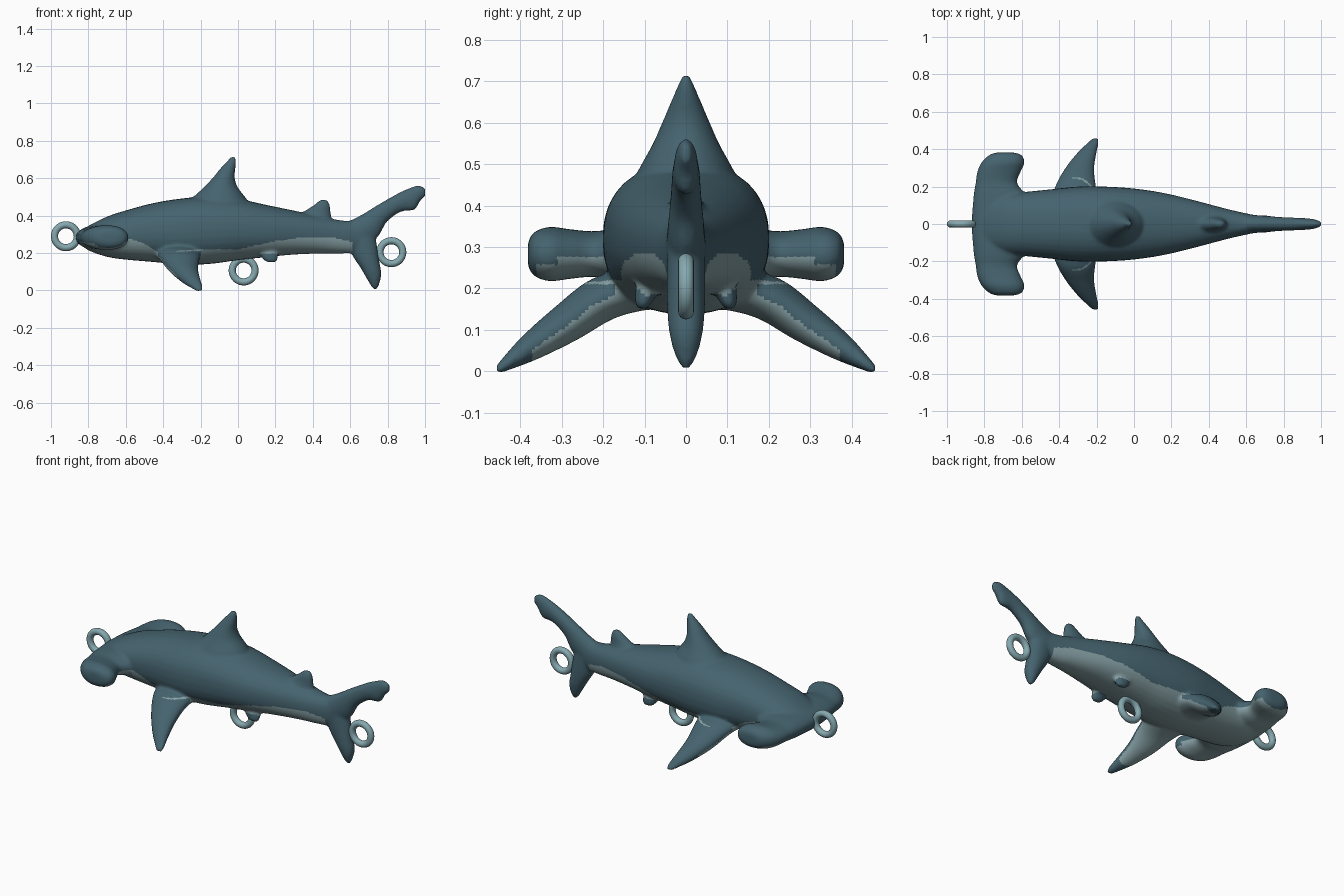
import bpy, bmesh, math
from mathutils import Vector

if "Cube" in bpy.data.objects:
    bpy.data.objects.remove(bpy.data.objects["Cube"])


def material(name, rgb):
    m = bpy.data.materials.new(name)
    m.diffuse_color = (*rgb, 1)
    m.use_nodes = True
    m.node_tree.nodes["Principled BSDF"].inputs["Base Color"].default_value = m.diffuse_color
    return m


DARK = material("dark teal skin", (0.060, 0.125, 0.158))
LIGHT = material("pale belly", (0.235, 0.345, 0.365))
RING = material("pale ring", (0.235, 0.395, 0.430))

bm = bmesh.new()


def lerp_table(table, x):
    for (x0, a), (x1, b) in zip(table, table[1:]):
        if x <= x1:
            return a + (b - a) * max(0, (x - x0) / (x1 - x0))
    return table[-1][1]


def catmull(p0, p1, p2, p3, t):
    return 0.5 * (2 * p1 + (p2 - p0) * t + (2 * p0 - 5 * p1 + 4 * p2 - p3) * t ** 2
                  + (3 * p1 - p0 - 3 * p2 + p3) * t ** 3)


def loft(sections, normal, power=2.0, n=32, steps=5):
    """Closed smooth loft: each section is (edge point, opposite edge point, half thickness)."""
    S = [(Vector(a), Vector(b), h) for a, b, h in sections]
    S = [S[0]] + S + [S[-1]]
    smooth = []
    for i in range(1, len(S) - 2):
        for k in range(steps):
            smooth.append([catmull(*[S[i + j][c] for j in (-1, 0, 1, 2)], k / steps) for c in range(3)])
    smooth.append(S[-1])
    nv = Vector(normal).normalized()
    bend = lambda v: math.copysign(abs(v) ** (2 / power), v)
    rings = []
    for a, b, h in smooth:
        c, u = (a + b) / 2, (b - a) / 2
        rings.append([bm.verts.new(c + u * bend(math.cos(2 * math.pi * k / n))
                                   + nv * h * bend(math.sin(2 * math.pi * k / n))) for k in range(n)])
    faces = [bm.faces.new(rings[0][::-1]), bm.faces.new(rings[-1])]
    for r, s in zip(rings, rings[1:]):
        for k in range(n):
            faces.append(bm.faces.new((r[k], r[(k + 1) % n], s[(k + 1) % n], s[k])))
    bmesh.ops.recalc_face_normals(bm, faces=faces)


def flat(rows):
    """Fin rows drawn in side view: (x, z, x, z, half thickness)."""
    return [((a, 0, b), (c, 0, d), h) for a, b, c, d, h in rows]


# Trunk: x, belly z, back z, half width
trunk = [(-.84, .25, .315, .10), (-.8, .215, .345, .13), (-.7, .18, .395, .16), (-.6, .165, .428, .17),
         (-.45, .152, .468, .185), (-.3, .138, .492, .2), (-.15, .142, .503, .2), (0, .162, .49, .19),
         (.15, .178, .458, .168), (.3, .192, .427, .133), (.45, .198, .395, .093), (.55, .198, .375, .068),
         (.65, .21, .37, .047), (.75, .29, .36, .03)]
loft([((x, 0, b), (x, 0, t), w) for x, b, t, w in trunk], (0, 1, 0), 2.3)

# Hammer head: y, front x, rear x, half thickness
half = [(.15, -.858, -.58, .064), (.22, -.847, -.625, .055), (.28, -.838, -.605, .06),
        (.33, -.815, -.585, .066), (.368, -.775, -.6, .052), (.382, -.74, -.64, .028)]
head = [(-y, a, b, h) for y, a, b, h in half[::-1]] + [(0, -.868, -.55, .07)] + half
loft([((a, y, .283), (b, y, .283), h) for y, a, b, h in head], (0, 0, 1), 2.2)

# Dorsal fins
loft(flat([(-.34, .42, .08, .42, .15), (-.24, .50, .045, .49, .11), (-.185, .55, .0, .55, .08),
           (-.137, .60, -.017, .60, .058), (-.097, .65, -.014, .65, .037), (-.06, .69, -.009, .69, .02),
           (-.04, .716, -.014, .716, .009)]), (0, 1, 0))
loft(flat([(.28, .38, .5, .36, .06), (.355, .425, .497, .405, .036), (.405, .457, .492, .455, .026),
           (.44, .486, .478, .485, .014)]), (0, 1, 0))

# Tail: upper and lower lobes
loft(flat([(.57, .36, .66, .22, .05), (.66, .405, .75, .29, .044), (.75, .46, .795, .365, .038),
           (.85, .517, .87, .42, .034), (.92, .55, .943, .43, .03), (.965, .562, .972, .475, .024),
           (1.0, .55, 1.004, .505, .012)]), (0, 1, 0))
loft(flat([(.58, .3, .72, .36, .045), (.605, .2, .742, .25, .047), (.655, .12, .757, .15, .045),
           (.69, .06, .767, .09, .037), (.713, .02, .756, .035, .022), (.727, .005, .744, .008, .008)]), (0, 1, 0))

# Paired pectoral and pelvic fins
for s in (1, -1):
    loft([((-.45, s * .08, .20), (-.18, s * .08, .21), .06), ((-.425, s * .19, .18), (-.203, s * .2, .175), .056),
          ((-.375, s * .285, .118), (-.212, s * .295, .112), .048), ((-.31, s * .37, .06), (-.2, s * .38, .056), .034),
          ((-.25, s * .432, .018), (-.187, s * .437, .016), .017), ((-.222, s * .458, .0), (-.192, s * .458, .0), .008)],
         (0, s * .58, .81))
    loft([((.1, s * .08, .23), (.21, s * .08, .23), .035), ((.115, s * .095, .195), (.215, s * .095, .19), .028),
          ((.135, s * .103, .165), (.212, s * .103, .163), .02), ((.155, s * .106, .15), (.2, s * .106, .15), .01)],
         (0, 1, 0))

mesh = bpy.data.meshes.new("parts")
bm.to_mesh(mesh)
bm.free()
parts = bpy.data.objects.new("parts", mesh)
bpy.context.collection.objects.link(parts)

# Fuse the parts into one soft skin
fuse = parts.modifiers.new("fuse", 'REMESH')
fuse.mode = 'VOXEL'
fuse.voxel_size = 0.008
soft = parts.modifiers.new("soften", 'SMOOTH')
soft.factor, soft.iterations = 0.5, 10
skin = bpy.data.meshes.new_from_object(parts.evaluated_get(bpy.context.evaluated_depsgraph_get()))
bpy.data.objects.remove(parts)
shark = bpy.data.objects.new("shark_body", skin)
bpy.context.collection.objects.link(shark)
skin.materials.clear()
skin.materials.append(DARK)
skin.materials.append(LIGHT)

# Pale underside: below a side line, on undersides of head and pectoral fins
LINE = [(-.6, .285), (-.5, .25), (-.43, .205), (-.2, .22), (0, .22), (.2, .265), (.35, .285), (.5, .285), (.61, .26)]


def is_pale(c, n):
    x, y, z = c.x, abs(c.y), c.z
    if x > .61 or (c - Vector((.165, math.copysign(.103, c.y), .165))).length < .05 and z < .197:
        return False
    if x < -.58:
        return -.845 < x and z < .275 and y < .36 and n.z < (-.5 if y > .31 or x < -.75 else -.1)
    if y > .17 and x < -.15 and z < .21:
        return n.z < -.15 and y < .37 - .3 * max(0, -.25 - x)
    return z < lerp_table(LINE, x)


for f in skin.polygons:
    f.use_smooth = True
    f.material_index = int(is_pale(f.center, f.normal))

# Hanging rings at nose, belly and tail
for name, x, z in (("nose_ring", -.92, .29), ("belly_ring", .03, .107), ("tail_ring", .82, .205)):
    bpy.ops.mesh.primitive_torus_add(location=(x, 0, z), rotation=(math.pi / 2, 0, 0), major_radius=.061,
                                     minor_radius=.019, major_segments=48, minor_segments=16)
    ring = bpy.context.object
    ring.name = name
    ring.data.materials.append(RING)
    bpy.ops.object.shade_smooth()
